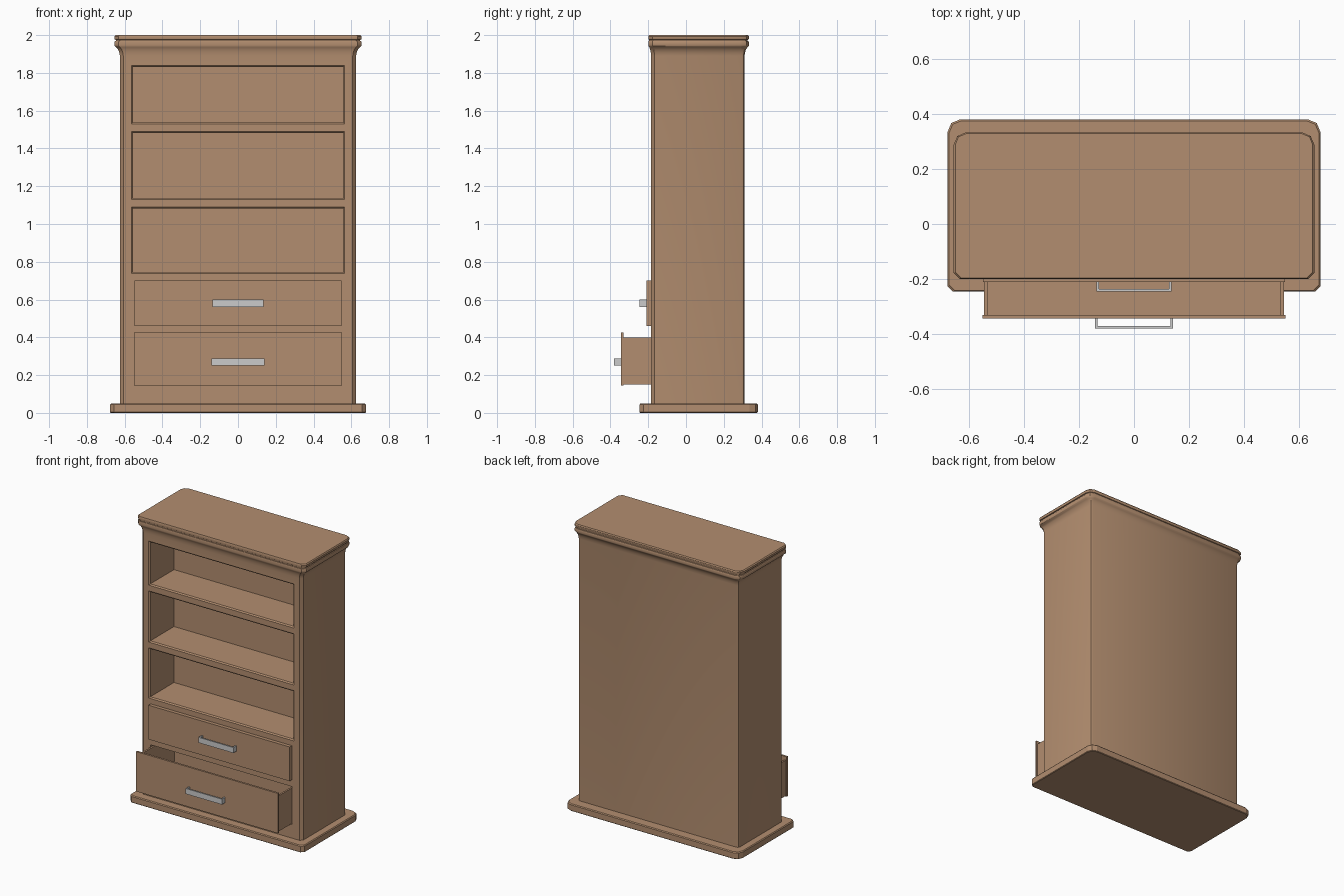
import bpy, bmesh, math

if "Cube" in bpy.data.objects:
    bpy.data.objects.remove(bpy.data.objects["Cube"])

wood = bpy.data.materials.new("wood")
wood.diffuse_color = (0.45, 0.27, 0.16, 1)
wood.use_nodes = True
wood.node_tree.nodes["Principled BSDF"].inputs["Base Color"].default_value = wood.diffuse_color


def finish(name, bm, mat=wood, smooth=False):
    bmesh.ops.recalc_face_normals(bm, faces=bm.faces)
    me = bpy.data.meshes.new(name)
    bm.to_mesh(me)
    bm.free()
    if mat:
        me.materials.append(mat)
    ob = bpy.data.objects.new(name, me)
    bpy.context.collection.objects.link(ob)
    return ob


def loft(bm, rings):
    """Skin a list of point rings and cap both ends."""
    vs = [[bm.verts.new(p) for p in r] for r in rings]
    n = len(vs[0])
    for a, b in zip(vs, vs[1:]):
        for i in range(n):
            j = (i + 1) % n
            bm.faces.new((a[i], a[j], b[j], b[i]))
    bm.faces.new(vs[0][::-1])
    bm.faces.new(vs[-1])


def box(bm, x0, x1, y0, y1, z0, z1):
    loft(bm, [[(x0, y0, z), (x1, y0, z), (x1, y1, z), (x0, y1, z)] for z in (z0, z1)])


def plan(hx, y0, y1, cf, rb, z):
    """Footprint: chamfered front corners, two-segment rounded back corners."""
    k = rb * (1 - math.sqrt(0.5))
    right = [(hx - cf, y0), (hx, y0 + cf), (hx, y1 - rb), (hx - k, y1 - k), (hx - rb, y1)]
    return [(x, y, z) for x, y in right] + [(-x, y, z) for x, y in reversed(right)]


# Plinth
bm = bmesh.new()
loft(bm, [plan(0.677 - i, -0.246 + i, 0.38 - i, 0.02, 0.045, z)
          for i, z in ((0.004, 0), (0, 0.004), (0, 0.044), (0.005, 0.05))])
finish("plinth", bm)

# Carcass with coved cornice and grooved top; t = 0 body size, t = 1 cornice size
profile = [(0, 0.045), (0, 1.89), (0.1, 1.907), (0.3, 1.922), (0.6, 1.934), (0.95, 1.942),
           (1, 1.946), (1, 1.962), (0.9, 1.968), (0.72, 1.969), (0.72, 1.975),
           (0.92, 1.977), (1, 1.982), (1, 1.993), (0.8, 2.0)]
bm = bmesh.new()
loft(bm, [plan(0.625 + 0.03 * t, -0.185 - 0.014 * t, 0.31 + 0.023 * t,
               0.018 + 0.004 * t, 0.018 + 0.027 * t, z) for t, z in profile])
carcass = finish("carcass", bm)

# Cutter: three shelf openings with bevelled mouths, and the lower drawer bay
bm = bmesh.new()
for z0, z1 in ((0.737, 1.09), (1.13, 1.49), (1.53, 1.84)):
    loft(bm, [[(-0.565 + i, y, z0 + i), (0.565 - i, y, z0 + i),
               (0.565 - i, y, z1 - i), (-0.565 + i, y, z1 - i)]
              for i, y in ((0, -0.26), (0, -0.185), (0.008, -0.177), (0.008, 0.085))])
box(bm, -0.549, 0.549, -0.26, 0.085, 0.146, 0.412)
cutter = finish("cutter", bm)
cutter.hide_render = True

mod = carcass.modifiers.new("openings", 'BOOLEAN')
mod.object = cutter
mod.operation = 'DIFFERENCE'
mod.solver = 'EXACT'
bpy.context.view_layer.update()
dg = bpy.context.evaluated_depsgraph_get()
cut_mesh = bpy.data.meshes.new_from_object(carcass.evaluated_get(dg))
carcass.modifiers.clear()
carcass.data = cut_mesh
bpy.data.objects.remove(cutter)

bpy.ops.object.select_all(action='DESELECT')
carcass.select_set(True)
bpy.context.view_layer.objects.active = carcass
bpy.ops.object.shade_smooth_by_angle(angle=math.radians(32))

# Closed upper drawer
bm = bmesh.new()
box(bm, -0.549, 0.549, -0.21, -0.18, 0.46, 0.70)
finish("upper_drawer_front", bm)

# Open lower drawer: tall front panel and open-topped tray
bm = bmesh.new()
box(bm, -0.551, 0.551, -0.344, -0.33, 0.145, 0.425)
finish("lower_drawer_front", bm)
bm = bmesh.new()
for x0, x1 in ((-0.545, -0.533), (0.533, 0.545)):
    box(bm, x0, x1, -0.33, 0.07, 0.15, 0.40)
box(bm, -0.533, 0.533, -0.33, 0.07, 0.15, 0.165)
box(bm, -0.533, 0.533, 0.058, 0.07, 0.165, 0.40)
finish("lower_drawer_tray", bm)

# Bracket handles
for name, y, z, h in (("upper_handle", -0.21, 0.58, 0.136), ("lower_handle", -0.344, 0.27, 0.141)):
    t, d = 0.009, 0.036
    outline = [(-h, y), (-h, y - d), (h, y - d), (h, y),
               (h - t, y), (h - t, y - d + t), (-h + t, y - d + t), (-h + t, y)]
    bm = bmesh.new()
    loft(bm, [[(px, py, zz) for px, py in outline] for zz in (z - 0.019, z + 0.019)])
    finish(name, bm, mat=None)
